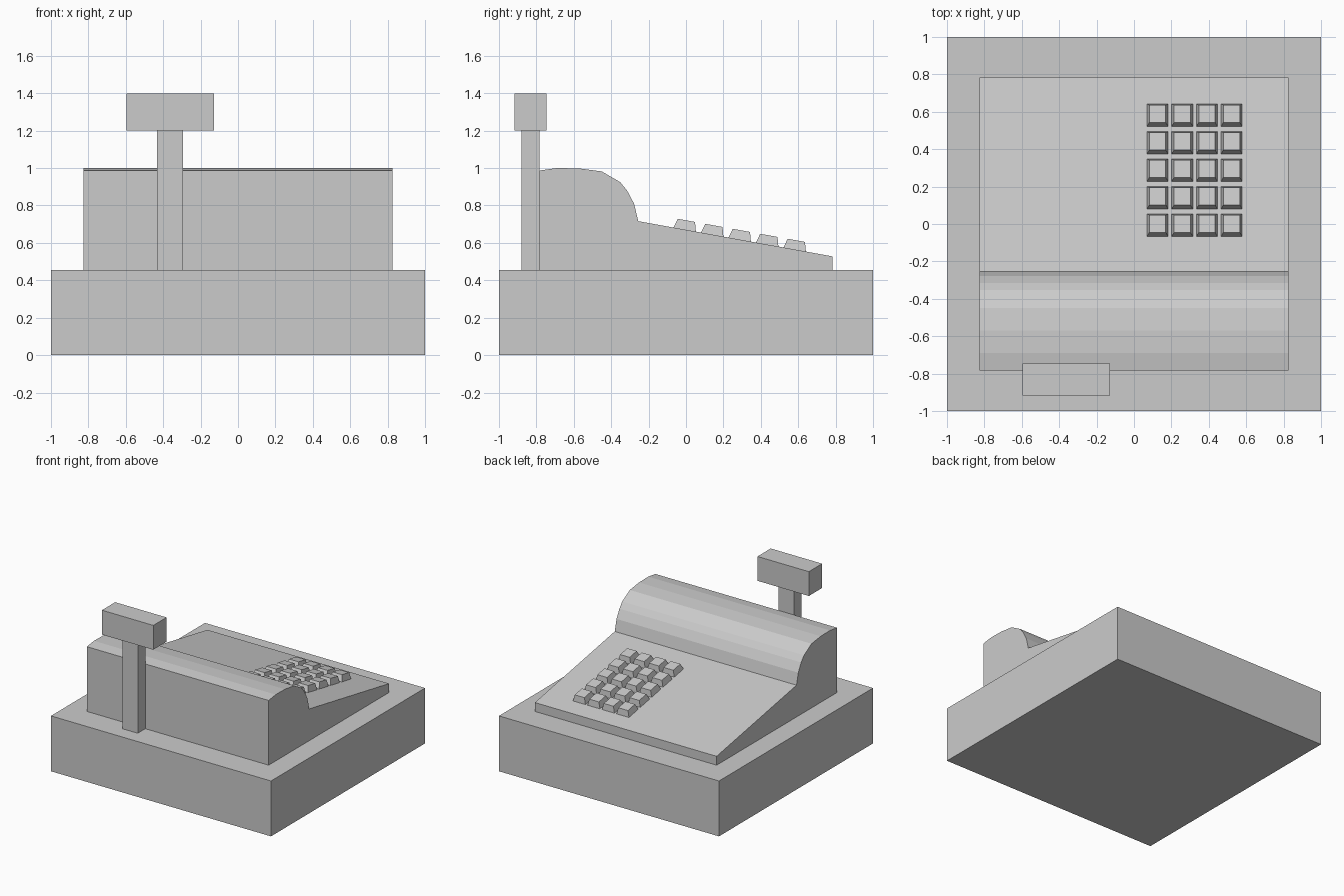
import bpy
import bmesh
import math
from mathutils import Matrix, Vector

if "Cube" in bpy.data.objects:
    bpy.data.objects.remove(bpy.data.objects["Cube"], do_unlink=True)

# One plain grey for the whole machine
grey = bpy.data.materials.new("plain_grey")
GREY_COLOUR = (0.6, 0.6, 0.6, 1)
grey.diffuse_color = GREY_COLOUR
grey.use_nodes = True
grey.node_tree.nodes["Principled BSDF"].inputs["Base Color"].default_value = GREY_COLOUR


def finish(name, bm):
    """Turn a bmesh into a flat-shaded grey object."""
    bmesh.ops.recalc_face_normals(bm, faces=bm.faces[:])
    mesh = bpy.data.meshes.new(name)
    bm.to_mesh(mesh)
    bm.free()
    mesh.materials.append(grey)
    obj = bpy.data.objects.new(name, mesh)
    bpy.context.collection.objects.link(obj)
    return obj


def box(name, low, high):
    """Box between two opposite corners."""
    low, high = Vector(low), Vector(high)
    bm = bmesh.new()
    bmesh.ops.create_cube(bm, size=1)
    bmesh.ops.scale(bm, vec=high - low, verts=bm.verts)
    bmesh.ops.translate(bm, vec=(low + high) / 2, verts=bm.verts)
    return finish(name, bm)


def extrude_profile(name, profile, half_width):
    """Sweep a side profile of (y, z) points across x."""
    bm = bmesh.new()
    face = bm.faces.new([bm.verts.new((-half_width, y, z)) for y, z in profile])
    swept = bmesh.ops.extrude_face_region(bm, geom=[face], use_keep_orig=True)
    moved = [v for v in swept["geom"] if isinstance(v, bmesh.types.BMVert)]
    bmesh.ops.translate(bm, vec=(2 * half_width, 0, 0), verts=moved)
    return finish(name, bm)


# Drawer base
DRAWER_TOP = 0.455
box("cash_drawer", (-1, -1, 0), (1, 1, DRAWER_TOP))

# Body with rounded hood and sloping key panel
panel_top = Vector((-0.255, 0.716))
panel_end = Vector((0.782, 0.528))
hood = [(-0.782, 0.987), (-0.69, 1.0), (-0.57, 0.998), (-0.45, 0.982),
        (-0.352, 0.925), (-0.315, 0.88), (-0.278, 0.81)]
profile = [(-0.782, DRAWER_TOP), *hood, panel_top, panel_end, (0.782, DRAWER_TOP)]
extrude_profile("register_body", profile, 0.826)

# Customer display on its pole
box("display_pole", (-0.432, -0.88, DRAWER_TOP), (-0.295, -0.782, 1.2))
box("display_head", (-0.595, -0.917, 1.2), (-0.128, -0.745, 1.4))

# Tapered keys following the panel slope
slope = (panel_end.y - panel_top.y) / (panel_end.x - panel_top.x)
tilt = Matrix.Rotation(math.atan(slope), 4, "X")
KEY_WIDTH, KEY_DEPTH, KEY_HEIGHT, KEY_TAPER = 0.113, 0.122, 0.05, 0.77

for row in range(5):
    for column in range(4):
        y = -0.007 + 0.147 * row
        z = panel_top.y + slope * (y - panel_top.x)
        place = Matrix.Translation((0.126 + 0.132 * column, y, z)) @ tilt
        bm = bmesh.new()
        bmesh.ops.create_cube(bm, size=1)
        for v in bm.verts:
            taper = KEY_TAPER if v.co.z > 0 else 1
            v.co = Vector((v.co.x * KEY_WIDTH * taper, v.co.y * KEY_DEPTH * taper,
                           (v.co.z + 0.5) * KEY_HEIGHT))
        bm.transform(place)
        finish(f"key_row{row + 1}_column{column + 1}", bm)
